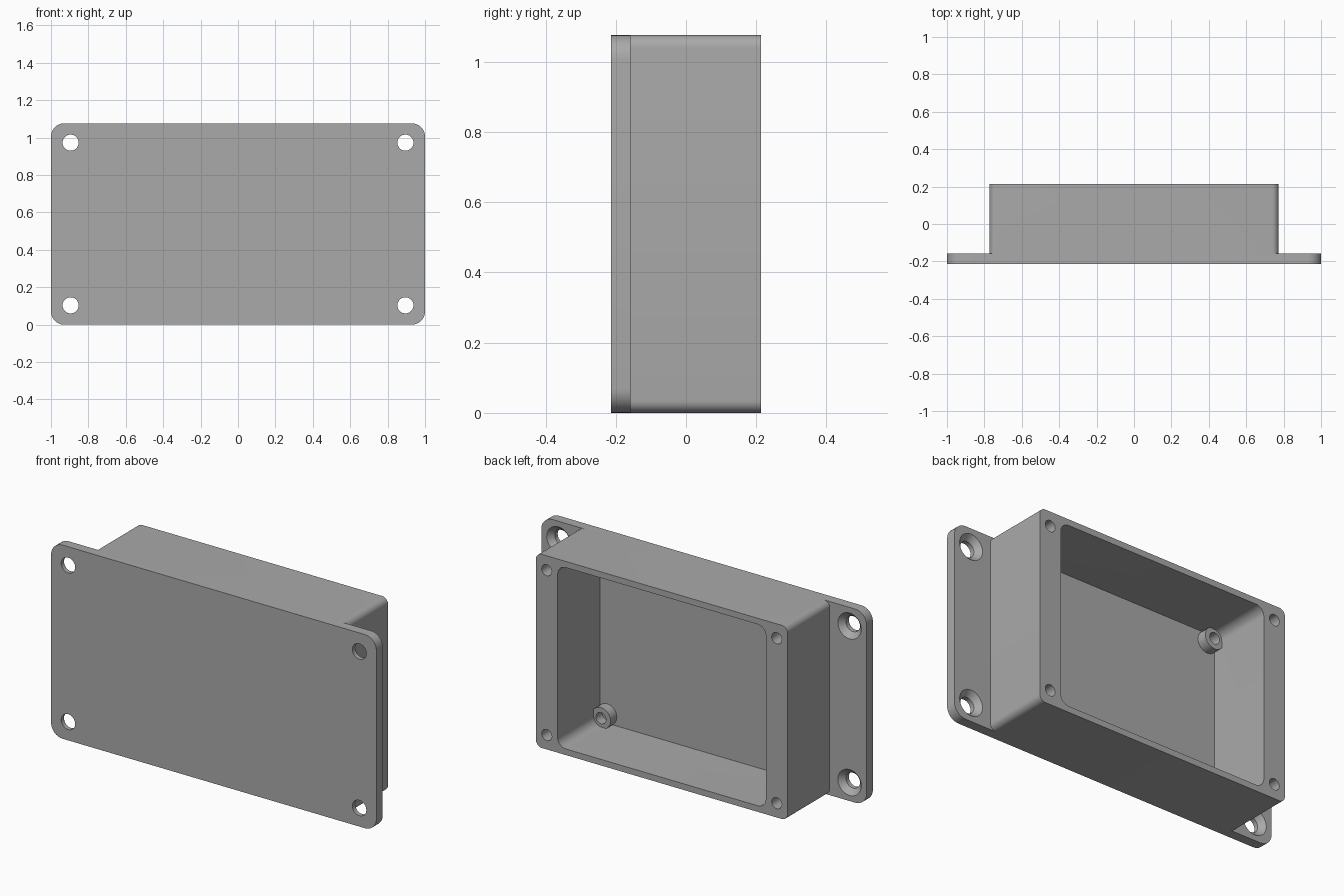
import bpy, bmesh
from math import sin, cos, tau, radians

cube = bpy.data.objects.get("Cube")
if cube:
    bpy.data.objects.remove(cube, do_unlink=True)

grey = bpy.data.materials.new("plain_grey")
grey.use_nodes = True
GREY = (0.40, 0.40, 0.40, 1)
grey.diffuse_color = GREY
grey.node_tree.nodes["Principled BSDF"].inputs["Base Color"].default_value = GREY

HEIGHT = 1.076
MID = HEIGHT / 2
FRONT, FLANGE, BACK = -0.213, -0.158, 0.213


def loft(name, rings):
    """Closed solid through equal rings of (x, y, z) points."""
    bm = bmesh.new()
    loops = [[bm.verts.new(p) for p in ring] for ring in rings]
    n = len(loops[0])
    for a, b in zip(loops, loops[1:]):
        for i in range(n):
            j = (i + 1) % n
            bm.faces.new((a[i], a[j], b[j], b[i]))
    bm.faces.new(loops[0])
    bm.faces.new(loops[-1])
    bmesh.ops.recalc_face_normals(bm, faces=bm.faces)
    mesh = bpy.data.meshes.new(name)
    bm.to_mesh(mesh)
    bm.free()
    mesh.materials.append(grey)
    obj = bpy.data.objects.new(name, mesh)
    bpy.context.collection.objects.link(obj)
    return obj


def rounded_block(name, half_w, half_h, radius, y0, y1, steps=8):
    """Rounded rectangle in the upright plane, extruded from y0 to y1."""
    outline = []
    for q, (sx, sz) in enumerate([(1, 1), (-1, 1), (-1, -1), (1, -1)]):
        for k in range(steps + 1):
            a = tau / 4 * (q + k / steps)
            outline.append((sx * (half_w - radius) + radius * cos(a),
                            MID + sz * (half_h - radius) + radius * sin(a)))
    return loft(name, [[(x, y, z) for x, z in outline] for y in (y0, y1)])


def turned(name, x, z, profile, n=32):
    """Round solid along y from (radius, y) pairs."""
    return loft(name, [[(x + r * cos(tau * i / n), y, z + r * sin(tau * i / n))
                        for i in range(n)] for r, y in profile])


def combine(target, tool, operation):
    mod = target.modifiers.new(tool.name, "BOOLEAN")
    mod.operation, mod.solver, mod.object = operation, "EXACT", tool
    bpy.ops.object.select_all(action="DESELECT")
    bpy.context.view_layer.objects.active = target
    target.select_set(True)
    bpy.ops.object.modifier_apply(modifier=mod.name)
    bpy.data.objects.remove(tool, do_unlink=True)


def at_corners(target, name, dx, dz, profile, operation):
    for sx in (-1, 1):
        for sz in (-1, 1):
            combine(target, turned(name, sx * dx, MID + sz * dz, profile), operation)


# Mounting plate with the box standing on its back
body = rounded_block("enclosure_body", 1.0, MID, 0.07, FRONT, FLANGE)
combine(body, rounded_block("box", 0.773, MID, 0.035, FRONT + 0.02, BACK), "UNION")

# Open cavity
combine(body, rounded_block("cavity", 0.64, MID - 0.034, 0.05, FLANGE, BACK + 0.1),
        "DIFFERENCE")

# Posts on the cavity floor, with blind screw holes
POST_TOP = FLANGE + 0.055
at_corners(body, "post", 0.595, 0.455, [(0.059, FLANGE - 0.02), (0.059, POST_TOP)], "UNION")
at_corners(body, "post_hole", 0.595, 0.455,
           [(0.031, FLANGE), (0.031, POST_TOP + 0.05)], "DIFFERENCE")

# Lid screw holes in the rim
at_corners(body, "lid_hole", 0.707, 0.458,
           [(0.031, BACK - 0.25), (0.031, BACK + 0.05)], "DIFFERENCE")

# Countersunk mounting holes through the flanges
at_corners(body, "mount_hole", 0.895, 0.435,
           [(0.043, FRONT - 0.05), (0.043, FLANGE - 0.03),
            (0.072, FLANGE), (0.072, FLANGE + 0.05)], "DIFFERENCE")

bpy.ops.object.select_all(action="DESELECT")
body.select_set(True)
bpy.context.view_layer.objects.active = body
bpy.ops.object.shade_smooth_by_angle(angle=radians(30))
